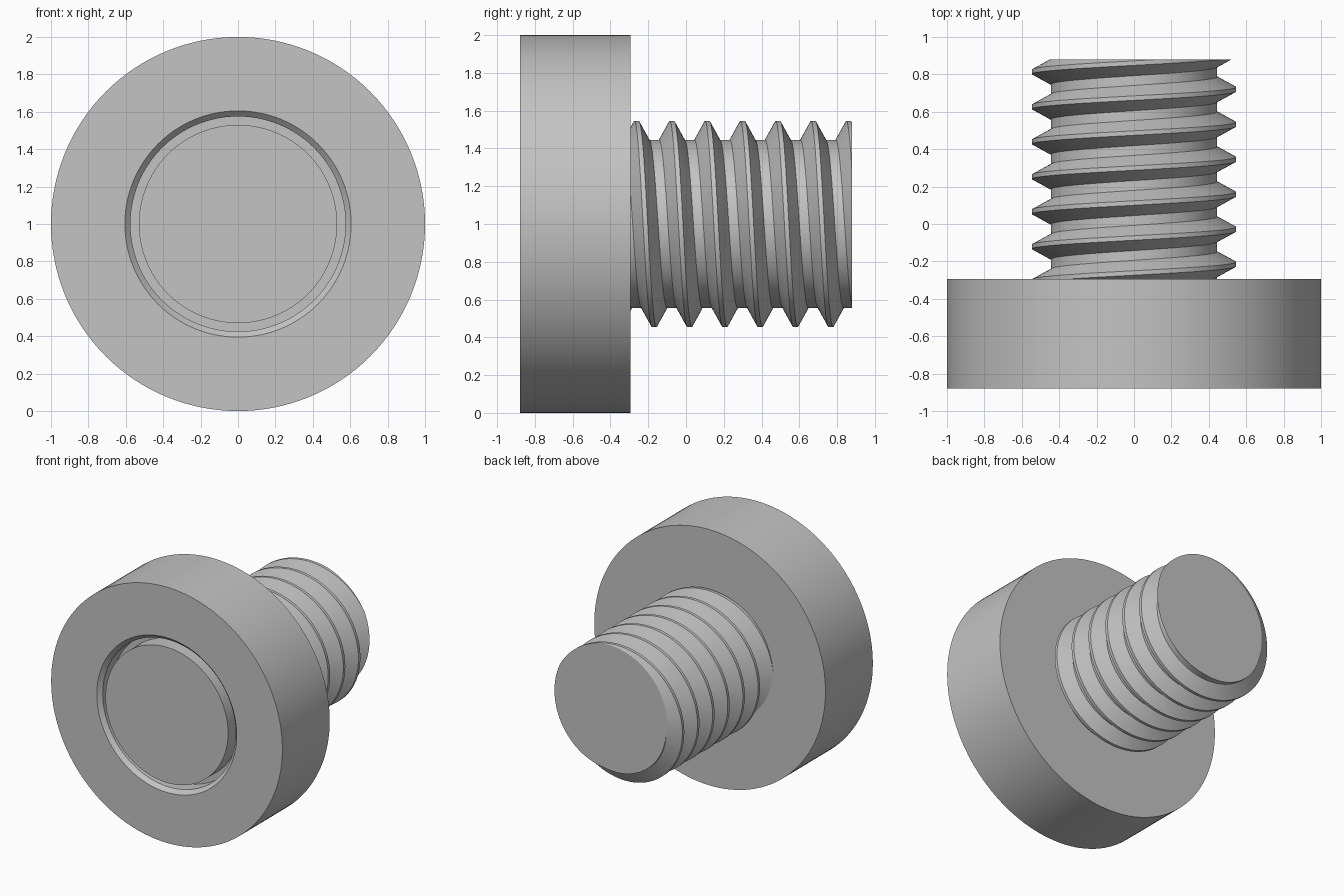
import bpy, bmesh, math

if "Cube" in bpy.data.objects:
    bpy.data.objects.remove(bpy.data.objects["Cube"], do_unlink=True)

SEGMENTS = 128
CENTRE_Z = 1.0
FRONT, HEAD_BACK, TIP = -0.88, -0.295, 0.88

steel = bpy.data.materials.new("grey steel")
steel.use_nodes = True
steel.diffuse_color = (0.55, 0.55, 0.55, 1)
steel.node_tree.nodes["Principled BSDF"].inputs["Base Color"].default_value = (0.55, 0.55, 0.55, 1)


def polar(radius, y, step):
    a = 2 * math.pi * step / SEGMENTS
    return (radius * math.cos(a), y, CENTRE_Z + radius * math.sin(a))


def finish(bm, name):
    bmesh.ops.recalc_face_normals(bm, faces=bm.faces)
    mesh = bpy.data.meshes.new(name)
    bm.to_mesh(mesh)
    bm.free()
    mesh.materials.append(steel)
    obj = bpy.data.objects.new(name, mesh)
    bpy.context.collection.objects.link(obj)
    bpy.ops.object.select_all(action="DESELECT")
    obj.select_set(True)
    bpy.context.view_layer.objects.active = obj
    bpy.ops.object.shade_smooth_by_angle(angle=math.radians(25))


# Round head: turned profile with a chamfered ring groove in the front face
profile = [(1, HEAD_BACK), (1, FRONT), (0.605, FRONT), (0.575, FRONT + 0.03),
           (0.575, FRONT + 0.14), (0.53, FRONT + 0.14), (0.53, FRONT)]
bm = bmesh.new()
rings = [[bm.verts.new(polar(r, y, i)) for i in range(SEGMENTS)] for r, y in profile]
for a, b in zip(rings, rings[1:]):
    for i in range(SEGMENTS):
        j = (i + 1) % SEGMENTS
        bm.faces.new((a[i], a[j], b[j], b[i]))
bm.faces.new(rings[0])
bm.faces.new(rings[-1])
finish(bm, "round_head")

# Threaded shank: helical ridge with flat crest and root, cut flat at both ends
PITCH, ROOT, CREST = 0.187, 0.445, 0.546
HALF_CREST, HALF_ROOT = 0.012, 0.026
PHASE = 0.72
START = HEAD_BACK - 0.05


def thread_radius(offset):
    d = abs((offset + PITCH / 2) % PITCH - PITCH / 2)
    t = (d - HALF_CREST) / (PITCH / 2 - HALF_ROOT - HALF_CREST)
    return CREST + (ROOT - CREST) * min(max(t, 0), 1)


corners = (-HALF_CREST, HALF_CREST, PITCH / 2 - HALF_ROOT, PITCH / 2 + HALF_ROOT)
bases = [PHASE + k * PITCH + c for k in range(-8, 5) for c in corners]
bm = bmesh.new()
rows = []
for i in range(SEGMENTS):
    lead = -PITCH * i / SEGMENTS
    row = []
    for base in bases:
        y = min(max(base + lead, START), TIP)
        row.append(bm.verts.new(polar(thread_radius(y - PHASE - lead), y, i)))
    rows.append(row)
for i in range(SEGMENTS):
    last = i == SEGMENTS - 1
    shift = len(corners) if last else 0
    nxt = rows[(i + 1) % SEGMENTS]
    for j in range(shift, len(bases) - 1):
        k = j - shift
        bm.faces.new((rows[i][j], rows[i][j + 1], nxt[k + 1], nxt[k]))
bmesh.ops.remove_doubles(bm, verts=bm.verts, dist=0.0001)
bmesh.ops.dissolve_degenerate(bm, edges=bm.edges, dist=0.0001)
loose = [v for v in bm.verts if not v.link_faces]
bmesh.ops.delete(bm, geom=loose, context="VERTS")
bmesh.ops.holes_fill(bm, edges=[e for e in bm.edges if e.is_boundary], sides=0)
finish(bm, "threaded_shank")
